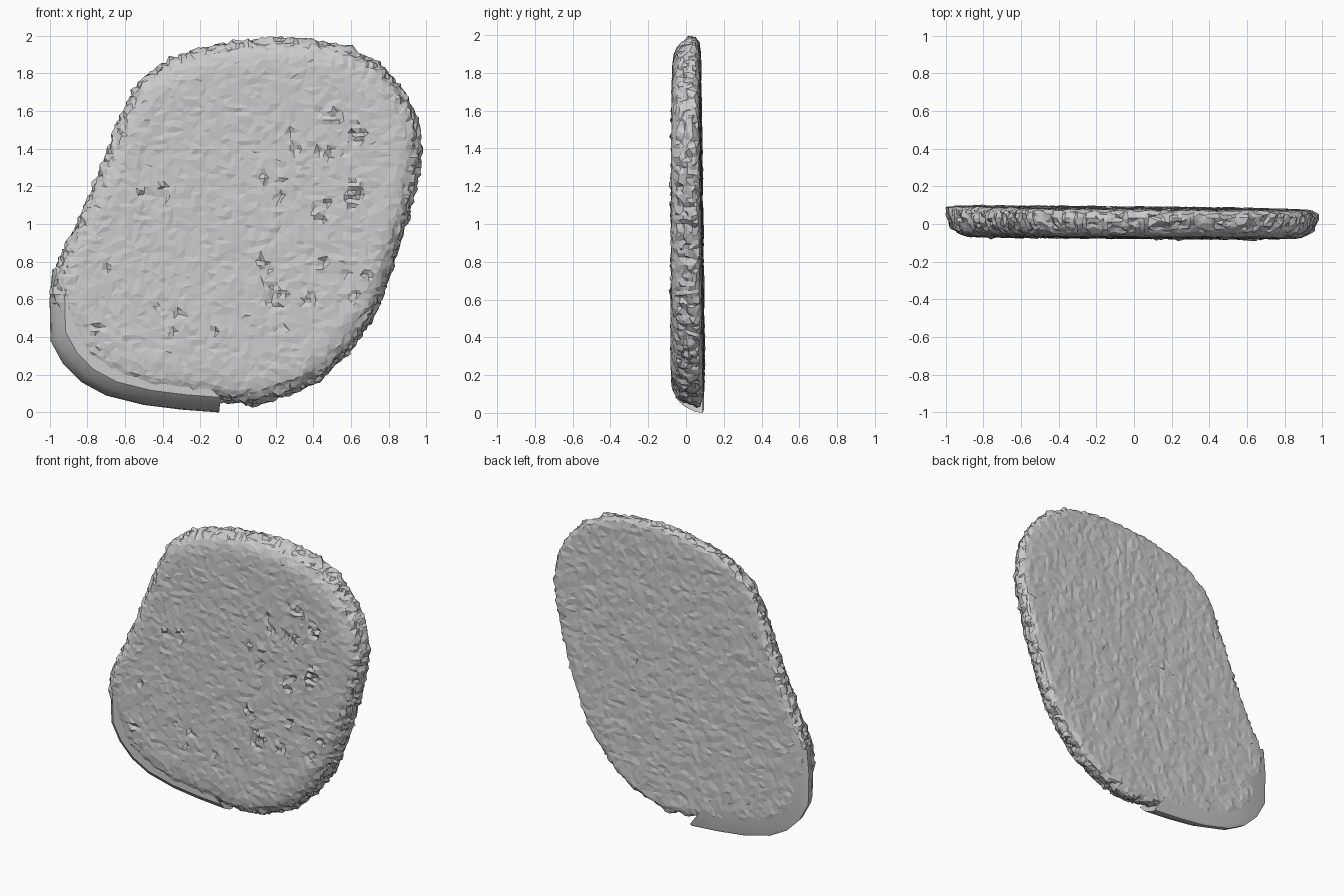
import bpy, bmesh, random
from mathutils import Vector, noise

if "Cube" in bpy.data.objects:
    bpy.data.objects.remove(bpy.data.objects["Cube"])

random.seed(4)
C = Vector((0, 1))
OUTLINE = [(-.1, 0), (.1, .03), (.35, .11), (.5, .21), (.63, .36), (.74, .52), (.82, .74),
           (.89, .95), (.95, 1.18), (.985, 1.37), (.965, 1.54), (.9, 1.7), (.77, 1.85),
           (.6, 1.95), (.38, 1.985), (.2, 1.995), (0, 1.98), (-.2, 1.945), (-.38, 1.88),
           (-.54, 1.76), (-.61, 1.62), (-.7, 1.4), (-.8, 1.15), (-.9, .92), (-.985, .76),
           (-1, .6), (-.995, .38), (-.93, .26), (-.83, .16), (-.7, .09), (-.5, .04), (-.3, .015)]


def back_y(x, z):
    return .093 - .009 * z - .008 * x


def front_y(x, z):
    return -.079 - .008 * x + .006 * z


def loft(name, rings):
    """Join rings of points into a closed solid with capped ends."""
    bm = bmesh.new()
    vs = [[bm.verts.new(p) for p in r] for r in rings]
    n = len(vs[0])
    for a, b in zip(vs, vs[1:]):
        for i in range(n):
            j = (i + 1) % n
            bm.faces.new((a[i], a[j], b[j], b[i]))
    bm.faces.new(vs[0])
    bm.faces.new(vs[-1])
    bmesh.ops.triangulate(bm, faces=bm.faces[:])
    bmesh.ops.recalc_face_normals(bm, faces=bm.faces[:])
    me = bpy.data.meshes.new(name)
    bm.to_mesh(me)
    bm.free()
    ob = bpy.data.objects.new(name, me)
    bpy.context.collection.objects.link(ob)
    return ob


def bake(ob):
    """Apply the object's modifiers."""
    bpy.context.view_layer.update()
    dg = bpy.context.evaluated_depsgraph_get()
    ob.data = bpy.data.meshes.new_from_object(ob.evaluated_get(dg))
    ob.modifiers.clear()


# Rough slab: rounded towards the front, fuller at the back
rings = []
for s, t in [(.95, 0), (.985, .07), (.995, .2), (.985, .5), (.955, .8), (.91, .95), (.86, 1)]:
    ring = []
    for p in OUTLINE:
        v = Vector(p)
        k = s - (.05 if v.x < -.05 and v.y < .45 else 0)
        q = C + (v - C) * k
        b, f = back_y(*q), front_y(*q)
        ring.append((q.x, b + (f - b) * t, q.y))
    rings.append(ring)
slab = loft("rough_slab", rings)
rm = slab.modifiers.new("even_mesh", 'REMESH')
rm.mode, rm.voxel_size = 'VOXEL', .022
bake(slab)

# Chips scattered over the right half of the front, and a few elsewhere
chips = [(random.uniform(.1, .68), random.uniform(.5, 1.7), random.uniform(.015, .045))
         for _ in range(26)]
chips += [(random.uniform(-.8, .2), random.uniform(.3, 1.2), random.uniform(.01, .03))
          for _ in range(14)]

# Roughen: gentle waves on the faces, strong crumbling round the rim
me = slab.data
normals = [v.normal.copy() for v in me.vertices]
for v, n in zip(me.vertices, normals):
    co = v.co.copy()
    rim = 1 - min(1, abs(n.y)) ** 3
    wave = noise.noise(co * 9) * .004 + noise.noise(co * 28) * .005
    crumble = noise.noise(co * 24) * .018 + random.uniform(-.008, .008)
    d = wave * (1 - rim) + crumble * rim
    if n.y < -.7:
        for x, z, r in chips:
            if (co.x - x) ** 2 + (co.z - z) ** 2 < r * r:
                d += random.uniform(-.018, .012)
    v.co = co + n * d + noise.noise_vector(co * 40) * .005
    v.co.x = max(-1, min(.99, v.co.x))
    v.co.z = max(0, min(2, v.co.z))
dec = slab.modifiers.new("uneven_triangles", 'DECIMATE')
dec.ratio = .4
bake(slab)
slab.data.shade_flat()

# Smooth lip along the lower left corner, sloping in towards the front
arc = [Vector(p) for p in OUTLINE[24:] + OUTLINE[:1]]


def lip_ring(scale, y):
    outer = [C + (p - C) * scale for p in arc]
    inner = [C + (p - C) * .8 for p in reversed(arc[1:-1])]
    return [(p.x, y, p.y) for p in outer + inner]


lip = loft("smooth_lip", [lip_ring(.985, .094), lip_ring(1, .088),
                          lip_ring(.995, .05), lip_ring(.965, -.01), lip_ring(.92, -.055)])
bpy.context.view_layer.objects.active = lip
lip.select_set(True)
bpy.ops.object.shade_smooth_by_angle(angle=.6)
